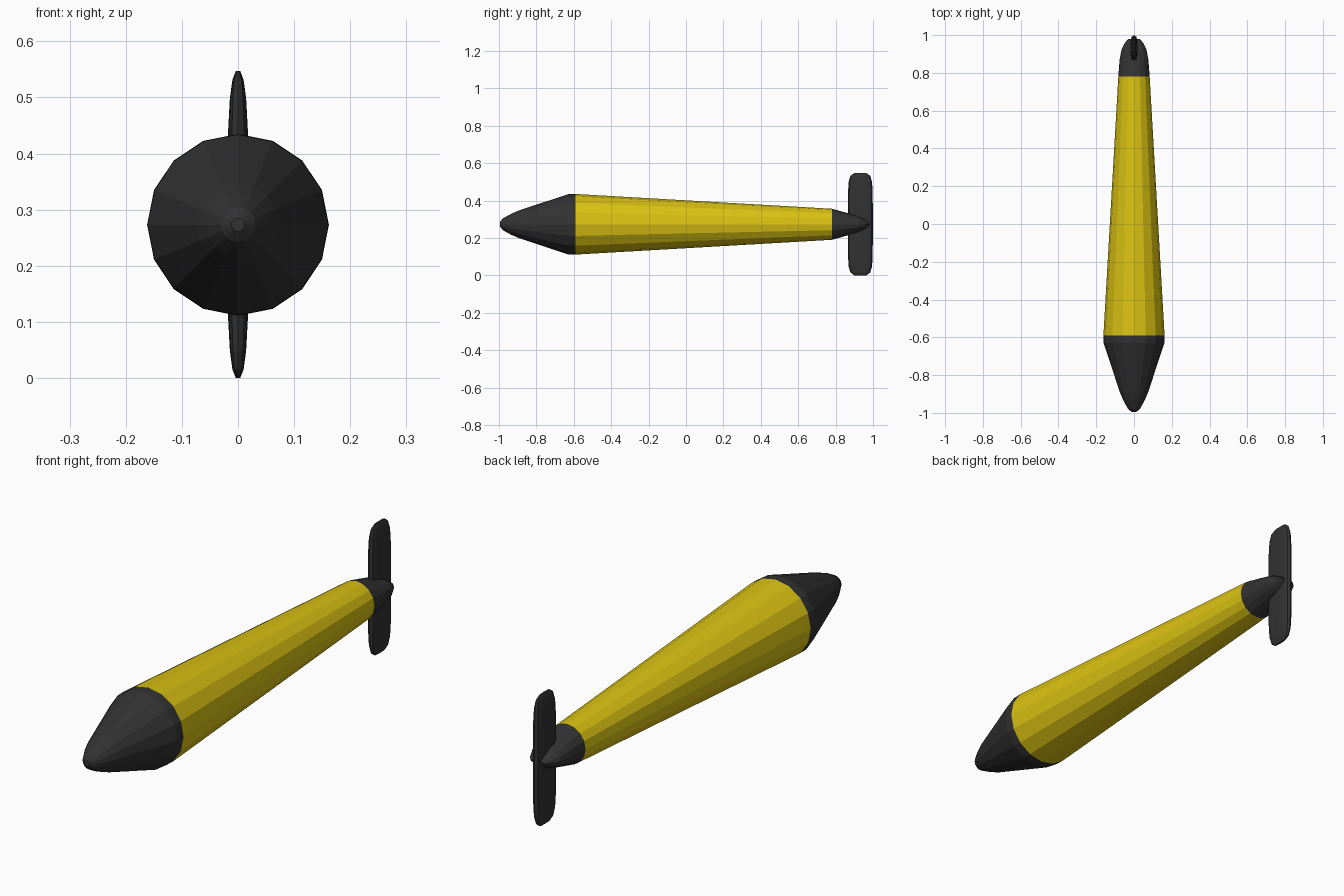
import bpy, bmesh, math

if "Cube" in bpy.data.objects:
    bpy.data.objects.remove(bpy.data.objects["Cube"])

AXIS_Z = 0.273


def material(name, rgb):
    m = bpy.data.materials.new(name)
    m.diffuse_color = (*rgb, 1)
    m.use_nodes = True
    m.node_tree.nodes["Principled BSDF"].inputs["Base Color"].default_value = m.diffuse_color
    return m


yellow = material("yellow paint", (0.70, 0.54, 0.006))
dark = material("dark grey", (0.032, 0.032, 0.032))


def loft(name, rings, mats, pick=None):
    """Skin closed rings of points, capping both ends; pick(y) gives material index."""
    bm = bmesh.new()
    vs = [[bm.verts.new(p) for p in ring] for ring in rings]
    n = len(vs[0])
    for a, b in zip(vs, vs[1:]):
        for i in range(n):
            bm.faces.new((a[i], a[(i + 1) % n], b[(i + 1) % n], b[i]))
    bm.faces.new(vs[0])
    bm.faces.new(vs[-1])
    bmesh.ops.recalc_face_normals(bm, faces=bm.faces)
    if pick:
        for f in bm.faces:
            f.material_index = pick(f.calc_center_median().y)
    me = bpy.data.meshes.new(name)
    bm.to_mesh(me)
    bm.free()
    for m in mats:
        me.materials.append(m)
    ob = bpy.data.objects.new(name, me)
    bpy.context.collection.objects.link(ob)
    return ob


# Hull: 16-sided sections (y, half width, half height), tail flattened to a wedge
hull = [(-0.995, 0.012, 0.012), (-0.98, 0.031, 0.031), (-0.935, 0.056, 0.056),
        (-0.89, 0.075, 0.075), (-0.63, 0.161, 0.161), (-0.59, 0.162, 0.162),
        (0.78, 0.083, 0.083), (0.87, 0.076, 0.058), (0.925, 0.066, 0.043),
        (0.96, 0.048, 0.024), (0.98, 0.03, 0.008)]
angles = [math.tau * i / 16 for i in range(16)]
rings = [[(rx * math.cos(a), y, AXIS_Z + rz * math.sin(a)) for a in angles]
         for y, rx, rz in hull]
loft("hull", rings, [yellow, dark], lambda y: 0 if -0.59 < y < 0.78 else 1)

# Tail fin: rounded blade through the tail, mirrored sections (height offset, half x, half y)
half = [(0.06, 0.019, 0.067), (0.16, 0.018, 0.066), (0.225, 0.0145, 0.063),
        (0.258, 0.010, 0.053), (0.2735, 0.004, 0.032)]
fin = [(-h, x, y) for h, x, y in reversed(half)] + half
rings = []
for h, hx, hy in fin:
    ring = []
    for i in range(12):
        c, s = math.cos(math.tau * i / 12), math.sin(math.tau * i / 12)
        ring.append((hx * math.copysign(abs(c) ** 0.7, c),
                     0.932 + hy * math.copysign(abs(s) ** 0.7, s), 0.2735 + h))
    rings.append(ring)
loft("tail_fin", rings, [dark])
